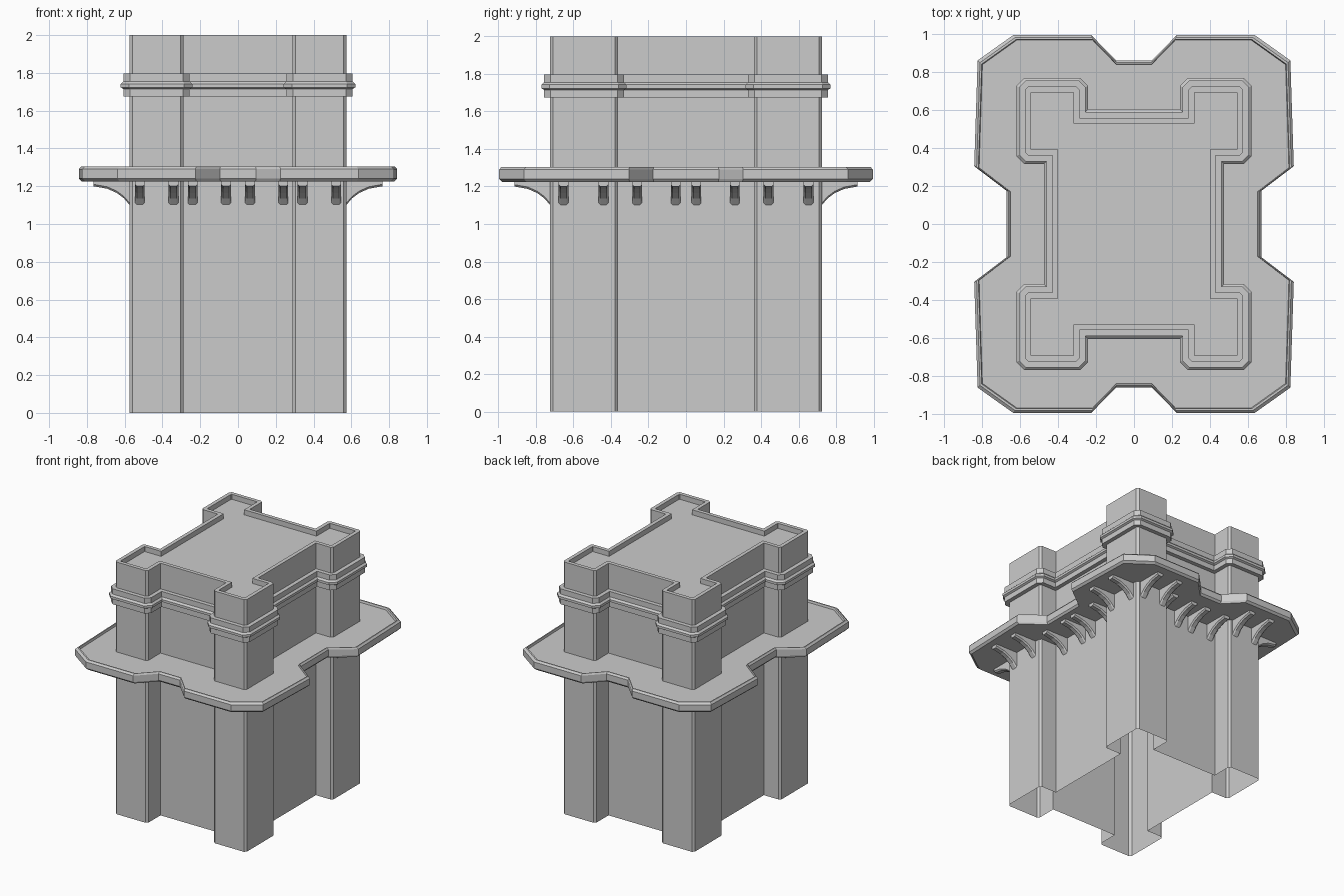
import bpy
from math import pi, cos, sin

if "Cube" in bpy.data.objects:
    bpy.data.objects.remove(bpy.data.objects["Cube"])


def add_object(name, verts, faces):
    mesh = bpy.data.meshes.new(name)
    mesh.from_pydata(verts, [], faces)
    mesh.update()
    obj = bpy.data.objects.new(name, mesh)
    bpy.context.collection.objects.link(obj)
    return obj


def four_way(quarter):
    """Mirror a counter-clockwise first-quadrant outline into a full loop."""
    back = quarter[::-1]
    return (quarter + [(-x, y) for x, y in back]
            + [(-x, -y) for x, y in quarter] + [(x, -y) for x, y in back])


def loft(name, rings, bottom=False, top=False):
    """Skin stacked (outline, z) rings with flat quads and optional caps."""
    n = len(rings[0][0])
    verts = [(x, y, z) for pts, z in rings for x, y in pts]
    faces = []
    for r in range(len(rings) - 1):
        a, b = r * n, (r + 1) * n
        for i in range(n):
            j = (i + 1) % n
            faces.append((a + i, a + j, b + j, b + i))
    if bottom:
        faces.append(tuple(reversed(range(n))))
    if top:
        faces.append(tuple(range((len(rings) - 1) * n, len(rings) * n)))
    return add_object(name, verts, faces)


# Tower plan: rectangle with four projecting corner piers, offset by d
def tower(d=0.0):
    c = max(0.004, 0.016 + d * 0.586)
    ox, oy = 0.575 + d, 0.725 + d
    ix, iy = 0.288 - d, 0.362 - d
    wx, wy = 0.43 + d, 0.56 + d
    return four_way([(wx, iy), (ox - c, iy), (ox, iy + c), (ox, oy - c),
                     (ox - c, oy), (ix + c, oy), (ix, oy - c), (ix, wy)])


# Balcony plan: angular slab with a notch in each side, inset by d
def balcony(d=0.0):
    sx, sy = 1 - d / 0.845, 1 - d / 0.995
    q = [(0.672, 0.175), (0.843, 0.305), (0.825, 0.863),
         (0.638, 0.996), (0.225, 0.996), (0.095, 0.863)]
    return four_way([(x * sx, y * sy) for x, y in q])


# Body: open-bottomed shell with a rim around the sunken roof
loft("tower_body", [(tower(), 0), (tower(), 2.0), (tower(-0.03), 2.0),
                    (tower(-0.03), 1.96)], top=True)

# Moulding belt wrapping the body
belt = [(0, 1.675), (0.032, 1.675), (0.032, 1.715), (0.046, 1.723),
        (0.046, 1.742), (0.032, 1.755), (0.032, 1.797), (0, 1.797)]
loft("moulding_belt", [(tower(d), z) for d, z in belt])

# Balcony slab with chamfered edge and a low lip
slab = [(0.015, 1.225), (0, 1.24), (0, 1.29), (0.013, 1.304),
        (0.022, 1.304), (0.026, 1.287)]
loft("balcony_slab", [(balcony(d), z) for d, z in slab], bottom=True, top=True)

# Curved bracket mesh, growing along +x from the wall
curve = [(0, 1.10), (0.03, 1.135), (0.07, 1.165), (0.12, 1.187), (0.192, 1.20)]
W, B, TOP = 0.026, 0.010, 1.228
b_verts, b_faces = [], []
for x, z in curve:
    b_verts += [(x, -W, TOP), (x, -W, z + B), (x, -W + B, z),
                (x, W - B, z), (x, W, z + B), (x, W, TOP)]
for s in range(len(curve) - 1):
    for i in range(6):
        j = (i + 1) % 6
        a, b = s * 6, s * 6 + 6
        b_faces.append((a + i, a + j, b + j, b + i))
b_faces += [tuple(reversed(range(6))), tuple(range(len(b_verts) - 6, len(b_verts)))]
# faces wound so that normals point outward
b_faces = [tuple(reversed(f)) for f in b_faces]


def bracket(dist, side, turn):
    obj = add_object("balcony_bracket", b_verts, b_faces)
    obj.rotation_euler = (0, 0, turn)
    obj.location = (dist * cos(turn) - side * sin(turn),
                    dist * sin(turn) + side * cos(turn), 0)


# Brackets: (wall distance, sideways position) for the long and short sides
long_side = [(0.43, 0.055), (0.43, 0.26), (0.575, 0.44), (0.575, 0.652)]
short_side = [(0.56, 0.063), (0.56, 0.24), (0.725, 0.342), (0.725, 0.52)]
for k in range(4):
    for dist, side in (long_side if k % 2 == 0 else short_side):
        for sign in (-1, 1):
            bracket(dist - 0.002, sign * side, k * pi / 2)
